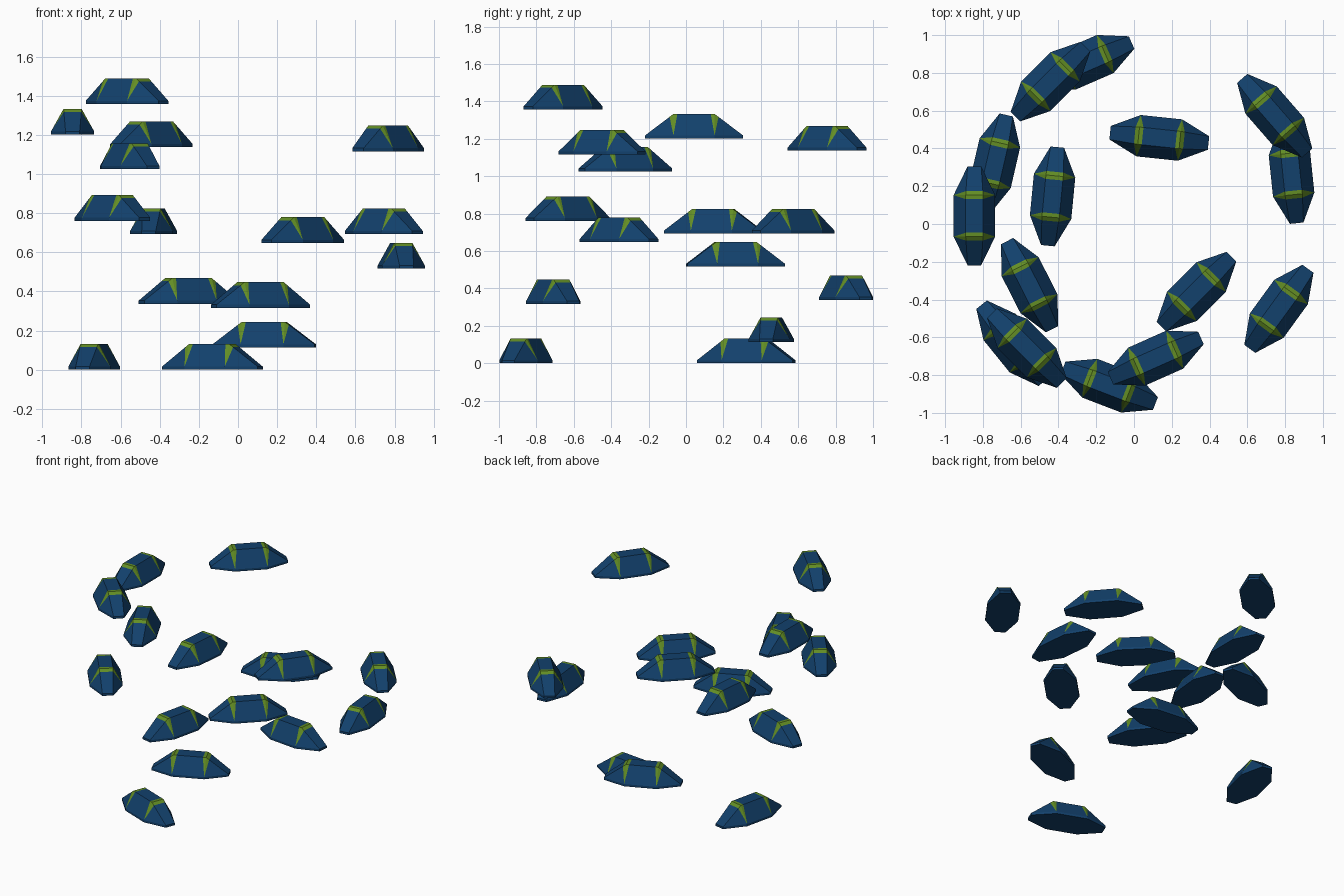
import bpy, bmesh, math

if "Cube" in bpy.data.objects:
    bpy.data.objects.remove(bpy.data.objects["Cube"])

# Materials
def material(name, rgb):
    m = bpy.data.materials.new(name)
    m.diffuse_color = (*rgb, 1)
    m.use_nodes = True
    m.node_tree.nodes["Principled BSDF"].inputs["Base Color"].default_value = m.diffuse_color
    return m

blue = material("deep_blue", (0.006, 0.052, 0.15))
green = material("moss_green", (0.125, 0.27, 0.018))

# Hull proportions (long axis along y)
H, RIM = 0.131, 0.016        # height, rim height
W, S = 0.11, 0.11            # half width, shoulder position
TIP, L = 0.036, 0.262        # half width and position of the blunt tip
A = 0.046                    # half width of the flat top
YI, YO = S - 0.021, S + 0.021  # strap edges
f = (YO - S) / (L - S)
E, ZO = A + (TIP - A) * f, H + (RIM - H) * f

# One quarter of the hull: (material index, corner points)
quarter = [
    (0, [(0, 0, H), (A, 0, H), (A, YI, H), (0, YI, H)]),            # flat top
    (1, [(0, YI, H), (A, YI, H), (A, S, H), (0, S, H)]),            # strap on top
    (1, [(0, S, H), (A, S, H), (E, YO, ZO), (0, YO, ZO)]),          # strap over end
    (0, [(A, 0, H), (W, 0, RIM), (W, S, RIM), (A, YI, H)]),         # side slope
    (1, [(A, YI, H), (W, S, RIM), (A, S, H)]),                      # strap leg, side
    (1, [(A, S, H), (W, S, RIM), (E, YO, ZO)]),                     # strap leg, end
    (0, [(0, YO, ZO), (E, YO, ZO), (TIP, L, RIM), (0, L, RIM)]),    # end slope
    (0, [(E, YO, ZO), (W, S, RIM), (TIP, L, RIM)]),                 # diagonal slope
    (0, [(W, 0, 0), (W, S, 0), (W, S, RIM), (W, 0, RIM)]),          # rim
    (0, [(W, S, 0), (TIP, L, 0), (TIP, L, RIM), (W, S, RIM)]),
    (0, [(TIP, L, 0), (0, L, 0), (0, L, RIM), (TIP, L, RIM)]),
    (0, [(0, 0, 0), (0, L, 0), (TIP, L, 0), (W, S, 0), (W, 0, 0)]), # underside
]

# Mirror the quarter into a whole closed hull
bm = bmesh.new()
for sx in (1, -1):
    for sy in (1, -1):
        for mat, pts in quarter:
            face = bm.faces.new([bm.verts.new((x * sx, y * sy, z)) for x, y, z in pts])
            face.material_index = mat
bmesh.ops.remove_doubles(bm, verts=bm.verts, dist=1e-5)
bmesh.ops.recalc_face_normals(bm, faces=bm.faces)
mesh = bpy.data.meshes.new("floating_hull")
bm.to_mesh(mesh)
bm.free()
mesh.materials.append(blue)
mesh.materials.append(green)

# Placement: x, y, base z, turn of the long axis from +y (degrees)
places = [
    (-0.735, 0.322, 0.0, -13),
    (-0.131, -0.856, 0.0, 69),
    (0.134, 0.456, 0.114, 84),
    (0.115, -0.710, 0.316, -66),
    (-0.253, 0.856, 0.337, -66.5),
    (0.834, 0.265, 0.516, 6),
    (0.331, -0.358, 0.648, -45),
    (-0.431, 0.146, 0.693, -5.5),
    (0.745, 0.573, 0.693, 41),
    (-0.642, -0.631, 0.761, 39),
    (-0.553, -0.324, 1.026, 27),
    (0.767, -0.449, 1.116, -36),
    (-0.442, 0.754, 1.137, -45),
    (-0.845, 0.043, 1.202, 0),
    (-0.567, -0.657, 1.358, 45),
]
for i, (x, y, z, turn) in enumerate(places, 1):
    ob = bpy.data.objects.new(f"floating_hull_{i}", mesh)
    ob.location = (x, y, z)
    ob.rotation_euler.z = math.radians(turn)
    bpy.context.collection.objects.link(ob)
